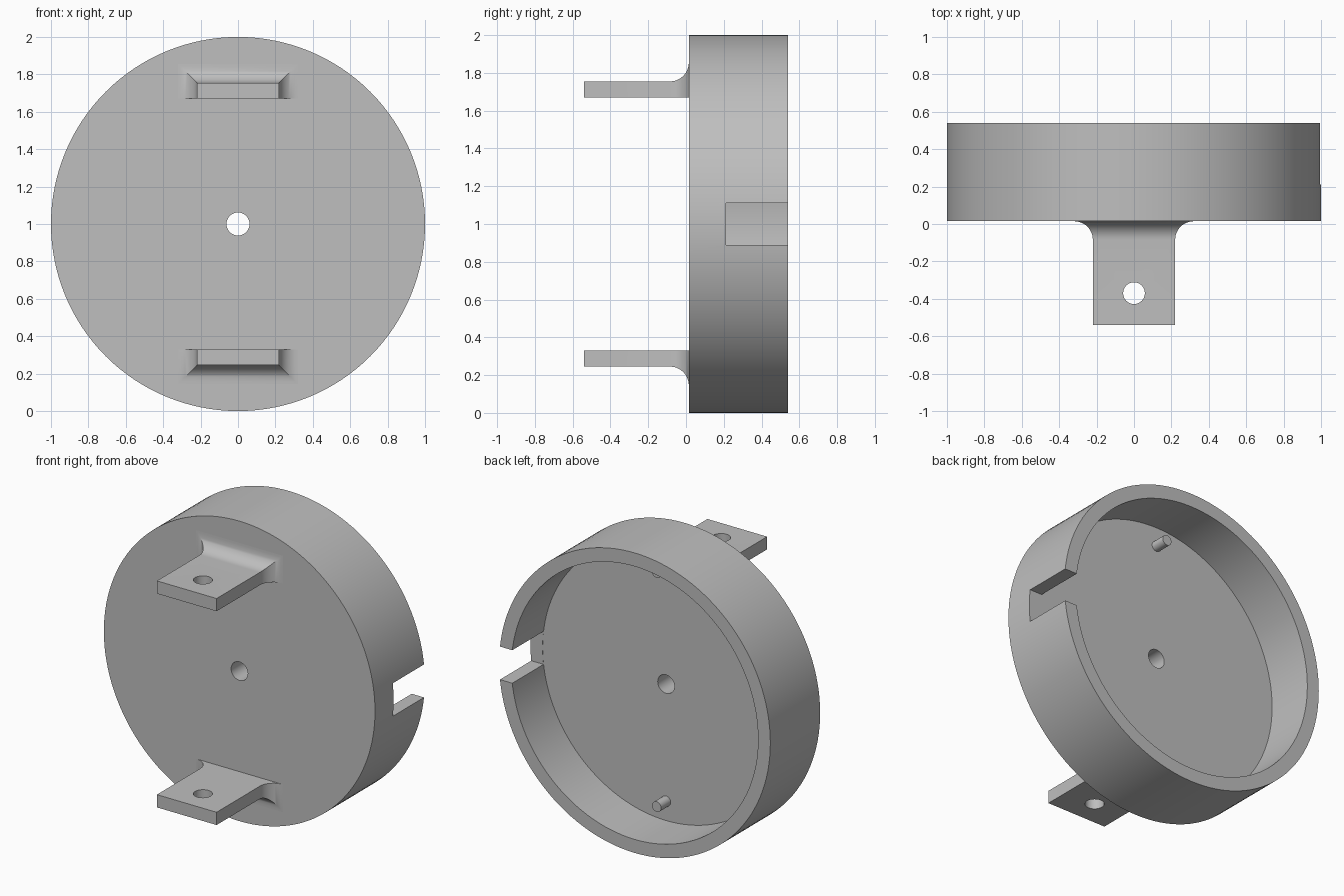
import bpy, bmesh, math
from mathutils import Matrix, Vector

if "Cube" in bpy.data.objects:
    bpy.data.objects.remove(bpy.data.objects["Cube"], do_unlink=True)

grey = bpy.data.materials.new("plain_grey")
grey.use_nodes = True
colour = (0.52, 0.52, 0.52, 1)
grey.diffuse_color = colour
grey.node_tree.nodes["Principled BSDF"].inputs["Base Color"].default_value = colour

FRONT, FLOOR, BACK = 0.015, 0.21, 0.54


def finish(name, bm):
    bmesh.ops.recalc_face_normals(bm, faces=bm.faces)
    mesh = bpy.data.meshes.new(name)
    bm.to_mesh(mesh)
    bm.free()
    mesh.materials.append(grey)
    obj = bpy.data.objects.new(name, mesh)
    bpy.context.collection.objects.link(obj)
    return obj


def activate(obj):
    bpy.ops.object.select_all(action='DESELECT')
    obj.select_set(True)
    bpy.context.view_layer.objects.active = obj


def smooth(obj):
    activate(obj)
    bpy.ops.object.shade_smooth_by_angle(angle=math.radians(30))


def cylinder(name, radius, length, centre, along_y=False, segments=48):
    bm = bmesh.new()
    turn = Matrix.Rotation(math.pi / 2, 4, 'X') if along_y else Matrix()
    bmesh.ops.create_cone(bm, cap_ends=True, segments=segments, radius1=radius,
                          radius2=radius, depth=length,
                          matrix=Matrix.Translation(centre) @ turn)
    return finish(name, bm)


def box(name, low, high):
    bm = bmesh.new()
    low, high = Vector(low), Vector(high)
    bmesh.ops.create_cube(bm, size=1, matrix=Matrix.Translation((low + high) / 2)
                          @ Matrix.Diagonal((*(high - low), 1)))
    return finish(name, bm)


def cut(obj, cutter):
    cutter.hide_render = True
    activate(obj)
    mod = obj.modifiers.new("cut", 'BOOLEAN')
    mod.operation = 'DIFFERENCE'
    mod.solver = 'EXACT'
    mod.object = cutter
    bpy.ops.object.modifier_apply(modifier=mod.name)
    bpy.data.objects.remove(cutter, do_unlink=True)


# Round cup with a central hole, turned from a closed profile
def turned_cup():
    profile = [(0.0615, FRONT), (1, FRONT), (1, BACK),
               (0.91, BACK), (0.91, FLOOR), (0.0615, FLOOR)]
    bm = bmesh.new()
    steps = 128
    rings = []
    for i in range(steps):
        a = 2 * math.pi * i / steps
        rings.append([bm.verts.new((r * math.cos(a), y, 1 + r * math.sin(a)))
                      for r, y in profile])
    for i, ring in enumerate(rings):
        after = rings[(i + 1) % steps]
        for j in range(len(profile)):
            k = (j + 1) % len(profile)
            bm.faces.new((ring[j], ring[k], after[k], after[j]))
    return finish("cup", bm)


cup = turned_cup()
# Slot through the wall on the left side
cut(cup, box("slot_cutter", (0.87, FLOOR + 0.001, 0.89), (1.2, 0.7, 1.11)))
smooth(cup)


# Mounting tab flared on three sides where it meets the cup
def tab(name, side):
    fillet, half_width, inner, outer = 0.1, 0.22, 0.67, 0.755
    sections = [(-0.54, 0)]
    for i in range(13):
        a = math.pi / 2 * i / 12
        sections.append((FRONT - fillet + fillet * math.sin(a),
                         fillet * (1 - math.cos(a))))
    sections.append((FRONT + 0.03, fillet))
    bm = bmesh.new()
    rings = []
    for y, flare in sections:
        w, top = half_width + flare, outer + flare
        rings.append([bm.verts.new((x, y, 1 + side * z)) for x, z in
                      ((-w, inner), (w, inner), (w, top), (-w, top))])
    for a, b in zip(rings, rings[1:]):
        for j in range(4):
            k = (j + 1) % 4
            bm.faces.new((a[j], a[k], b[k], b[j]))
    bm.faces.new(rings[0])
    bm.faces.new(rings[-1])
    obj = finish(name, bm)
    cut(obj, cylinder("hole_cutter", 0.058, 0.4, (0, -0.37, 1 + side * 0.71)))
    smooth(obj)


# Tabs outside and locating pegs on the inner floor, above and below
for label, side in (("upper", 1), ("lower", -1)):
    tab(label + "_tab", side)
    smooth(cylinder(label + "_peg", 0.034, 0.12,
                    (0, FLOOR + 0.04, 1 + side * 0.78), along_y=True, segments=32))
